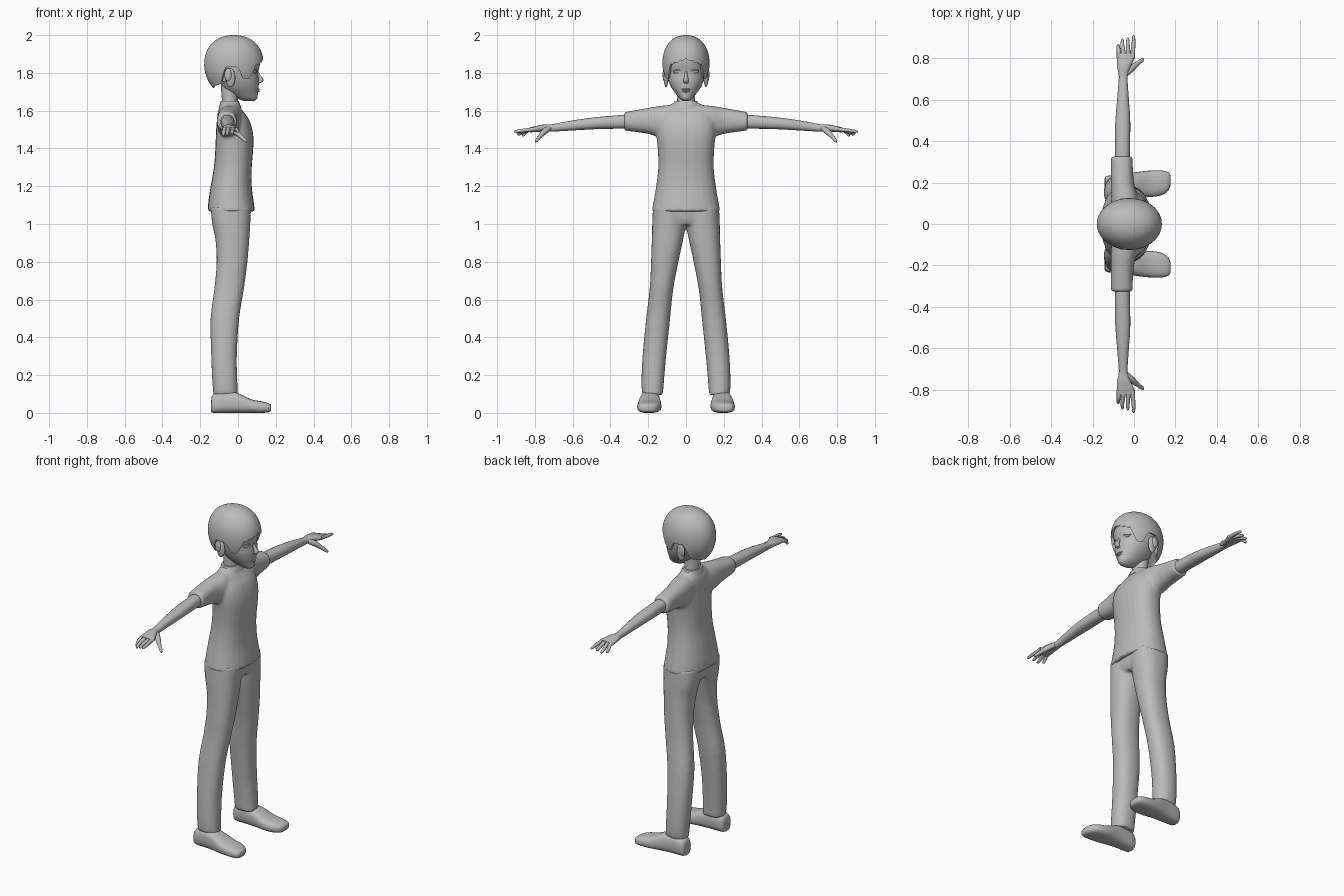
import bpy, bmesh, math
from mathutils import Vector

if "Cube" in bpy.data.objects:
    bpy.data.objects.remove(bpy.data.objects["Cube"])

grey = bpy.data.materials.new("plain grey")
grey.diffuse_color = (0.5, 0.5, 0.5, 1)
grey.use_nodes = True
grey.node_tree.nodes["Principled BSDF"].inputs["Base Color"].default_value = grey.diffuse_color


def spline(rows, n):
    """Catmull-Rom interpolation through rows of numbers."""
    out = []
    for i in range(len(rows) - 1):
        a, b, c, d = (rows[max(0, min(len(rows) - 1, i + k))] for k in (-1, 0, 1, 2))
        for s in range(n):
            t = s / n
            out.append([0.5 * (2 * q + (r - p) * t + (2 * p - 5 * q + 4 * r - w) * t * t
                               + (3 * q - p - 3 * r + w) * t ** 3)
                        for p, q, r, w in zip(a, b, c, d)])
    return out + [list(rows[-1])]


def skin(bm, rings):
    """Bridge closed rings of points and cap both ends."""
    vs = [[bm.verts.new(p) for p in ring] for ring in rings]
    n = len(vs[0])
    for a, b in zip(vs, vs[1:]):
        for i in range(n):
            bm.faces.new((a[i], a[(i + 1) % n], b[(i + 1) % n], b[i]))
    bm.faces.new(vs[0])
    bm.faces.new(vs[-1])


def loft(bm, rows, axis="z", power=2.3, sides=24, steps=3):
    """Rows are (position, a0, a1, b0, b1): extents across the axis."""
    rings = []
    for s, a0, a1, b0, b1 in spline(rows, steps):
        ring = []
        for i in range(sides):
            t = 2 * math.pi * i / sides
            c, d = math.cos(t), math.sin(t)
            a = (a0 + a1) / 2 + (a1 - a0) / 2 * math.copysign(abs(c) ** (2 / power), c)
            b = (b0 + b1) / 2 + (b1 - b0) / 2 * math.copysign(abs(d) ** (2 / power), d)
            ring.append({"z": (a, b, s), "y": (a, s, b), "x": (s, a, b)}[axis])
        rings.append(ring)
    skin(bm, rings)


def tube(bm, rows, sides=10):
    """Rows are (x, y, z, radius) along a path."""
    rows = spline(rows, 3)
    pts = [Vector(r[:3]) for r in rows]
    q = (pts[-1] - pts[0]).to_track_quat("Z", "Y")
    skin(bm, [[p + q @ Vector((r[3] * math.cos(2 * math.pi * i / sides),
                               r[3] * math.sin(2 * math.pi * i / sides), 0))
               for i in range(sides)] for p, r in zip(pts, rows)])


def blob(bm, loc, size):
    """Ellipsoid with given half sizes."""
    vs = bmesh.ops.create_uvsphere(bm, u_segments=16, v_segments=10, radius=1)["verts"]
    bmesh.ops.scale(bm, vec=size, verts=vs)
    bmesh.ops.translate(bm, vec=loc, verts=vs)


def finish(name, bm, mirror=False, blend=0):
    bmesh.ops.recalc_face_normals(bm, faces=bm.faces)
    me = bpy.data.meshes.new(name)
    bm.to_mesh(me)
    bm.free()
    me.materials.append(grey)
    ob = bpy.data.objects.new(name, me)
    bpy.context.collection.objects.link(ob)
    bpy.context.view_layer.objects.active = ob
    ob.select_set(True)
    bpy.ops.object.shade_smooth_by_angle(angle=math.radians(50))
    ob.select_set(False)
    if mirror:
        m = ob.modifiers.new("mirror", "MIRROR")
        m.use_axis = (False, True, False)
        m.use_mirror_merge = False
    if blend:
        r = ob.modifiers.new("blend", "REMESH")
        r.mode, r.voxel_size, r.use_smooth_shade = "VOXEL", 0.008, True
        s = ob.modifiers.new("soften", "SMOOTH")
        s.factor, s.iterations = 0.5, blend
    return ob


def sym(rows):
    return [(z, a, b, -w, w) for z, a, b, w in rows]


# shirt: body and sleeves blended together
bm = bmesh.new()
loft(bm, sym([(1.066, -.16, .09, .182), (1.12, -.157, .083, .172), (1.2, -.145, .073, .158),
              (1.3, -.128, .073, .147), (1.4, -.12, .081, .15), (1.48, -.117, .08, .158),
              (1.55, -.112, .06, .155), (1.6, -.105, .025, .13), (1.63, -.093, .004, .085),
              (1.645, -.088, -.002, .062)]))
for s in (1, -1):
    loft(bm, [(s * .06, -.105, .02, 1.47, 1.632), (s * .13, -.112, .02, 1.455, 1.626),
              (s * .2, -.112, .0, 1.477, 1.615), (s * .327, -.112, -.008, 1.495, 1.592)], "y")
finish("shirt", bm, blend=6)

# collar band
bm = bmesh.new()
loft(bm, sym([(1.615, -.1, .017, .075), (1.635, -.096, .01, .068), (1.65, -.092, .003, .06)]))
finish("collar", bm)

# trousers: pelvis and both legs blended together
bm = bmesh.new()
loft(bm, sym([(.995, -.12, .05, .13), (1.03, -.137, .063, .17), (1.09, -.145, .07, .174)]))
leg = [(1.09, -.145, .07, -.01, .175), (1.0, -.137, .065, .0, .179), (.92, -.12, .06, .014, .181),
       (.8, -.113, .05, .04, .185), (.66, -.125, .032, .067, .192), (.5, -.145, .006, .084, .211),
       (.3, -.142, -.006, .105, .23), (.15, -.135, -.003, .118, .236), (.095, -.13, .0, .122, .23)]
loft(bm, leg)
loft(bm, [(z, a, b, -d, -c) for z, a, b, c, d in leg])
finish("trousers", bm, blend=5)

# shoes
bm = bmesh.new()
loft(bm, [(-.142, .165, .215, .01, .06), (-.13, .148, .232, 0, .1), (-.05, .14, .24, 0, .115),
          (.01, .135, .25, 0, .1), (.07, .13, .257, 0, .072), (.13, .138, .258, 0, .06),
          (.165, .16, .25, .004, .05), (.176, .185, .235, .012, .04)], "x", 2.8)
finish("shoes", bm, mirror=True)

# forearms and palms
bm = bmesh.new()
loft(bm, [(.26, -.095, -.02, 1.506, 1.582), (.34, -.092, -.02, 1.505, 1.577),
          (.45, -.092, -.018, 1.503, 1.568), (.52, -.088, -.019, 1.5, 1.56),
          (.62, -.08, -.026, 1.494, 1.545), (.71, -.073, -.031, 1.489, 1.528),
          (.75, -.08, -.02, 1.49, 1.527), (.79, -.083, -.002, 1.487, 1.52),
          (.825, -.082, .004, 1.485, 1.512)], "y", sides=20)
finish("arms", bm, mirror=True)

# fingers and thumb
bm = bmesh.new()
for x0, x1, y1, z1 in ((-.073, -.076, .868, 1.468), (-.052, -.056, .893, 1.472),
                       (-.028, -.03, .898, 1.48), (-.006, -.002, .91, 1.488)):
    tube(bm, [(x0, .8, 1.503, .011), (x0, .83, 1.499, .0105),
              (x1, (.83 + y1) / 2, (1.501 + z1) / 2, .0095),
              (x1, y1 - .007, z1 + .002, .007), (x1, y1, z1, .003)])
tube(bm, [(-.04, .725, 1.507, .015), (-.012, .75, 1.488, .016), (.015, .773, 1.464, .011),
          (.038, .79, 1.443, .009), (.046, .797, 1.435, .004)])
finish("fingers", bm, mirror=True)

# neck
bm = bmesh.new()
loft(bm, sym([(1.6, -.09, .005, .058), (1.65, -.085, -.002, .047), (1.72, -.09, .01, .047),
              (1.77, -.09, .01, .045)]), power=2)
finish("neck", bm)

# head with jaw and chin
bm = bmesh.new()
loft(bm, sym([(1.65, .035, .085, .014), (1.664, .0, .102, .033), (1.69, -.045, .105, .054),
              (1.72, -.08, .109, .076), (1.76, -.1, .11, .094), (1.8, -.13, .106, .103),
              (1.85, -.15, .117, .107), (1.9, -.145, .112, .098), (1.95, -.1, .07, .065),
              (1.97, -.04, .02, .02)]), power=2.1, sides=32)
finish("head", bm)

# nose
bm = bmesh.new()
tube(bm, [(.1, 0, 1.81, .006), (.112, 0, 1.785, .009), (.122, 0, 1.765, .013),
          (.117, 0, 1.75, .013), (.105, 0, 1.744, .006)])
finish("nose", bm)

# lips
bm = bmesh.new()
blob(bm, (.104, 0, 1.713), (.011, .024, .005))
blob(bm, (.103, 0, 1.703), (.011, .019, .006))
finish("lips", bm)

# eyes, lids and brows
bm = bmesh.new()
blob(bm, (.088, .045, 1.805), (.011, .021, .008))
finish("eyes", bm, mirror=True)
for name, z, r in (("upper_lids", 1.815, .003), ("brows", 1.84, .0035)):
    bm = bmesh.new()
    tube(bm, [(.103, .02, z - .004, r), (.099, .045, z, r), (.08, .068, z - .005, r)], 6)
    finish(name, bm, mirror=True)

# ears
bm = bmesh.new()
blob(bm, (-.04, .106, 1.775), (.026, .012, .05))
blob(bm, (-.053, .115, 1.79), (.019, .009, .034))
finish("ears", bm, mirror=True)

# hair cap: hem height follows the angle round the head, with a jagged fringe
HEM = [(0, 1.868), (40, 1.84), (56, 1.765), (70, 1.77), (82, 1.83), (106, 1.83),
       (122, 1.74), (180, 1.718)]


def hem(deg):
    a = min(abs(deg), 180)
    for (p, u), (q, v) in zip(HEM, HEM[1:]):
        if a <= q:
            jag = .02 * abs((a / 14) % 1 - .5) if a < 50 else 0
            return u + (v - u) * (a - p) / (q - p) + jag


def hair_point(deg, z, scale=1):
    t = math.radians(deg)
    h = z - 1.845
    k = (1 - (h / .155) ** 2.2) ** (1 / 2.2) if h > 0 else math.sqrt(1 - (h / .175) ** 2)
    return (-.022 + .157 * k * scale * math.cos(t), .125 * k * scale * math.sin(t), z)


bm = bmesh.new()
angles = [i * 360 / 72 - 180 for i in range(72)]
rings = [[hair_point(d, hem(d) + .012, .84) for d in angles]]
for j in range(15):
    f = math.sin(j / 14 * math.pi / 2 * .97)
    rings.append([hair_point(d, hem(d) + (2 - hem(d)) * f) for d in angles])
skin(bm, rings)
finish("hair", bm)
